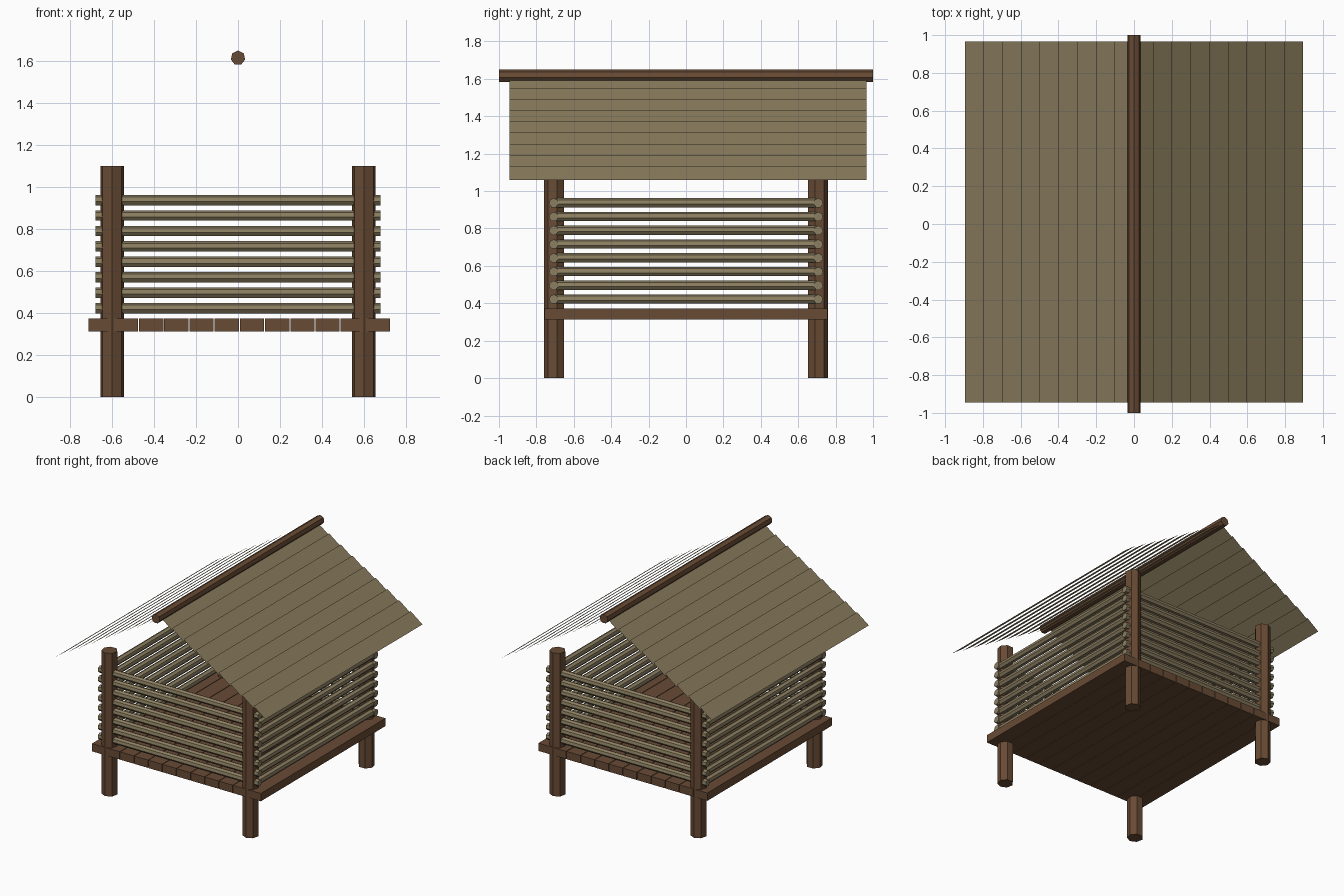
import bpy
from math import pi

if "Cube" in bpy.data.objects:
    bpy.data.objects.remove(bpy.data.objects["Cube"])


def material(name, color):
    m = bpy.data.materials.new(name)
    m.diffuse_color = (*color, 1)
    m.use_nodes = True
    m.node_tree.nodes["Principled BSDF"].inputs["Base Color"].default_value = m.diffuse_color
    return m


wood = material("dark_wood", (0.14, 0.07, 0.035))
pole = material("pale_pole", (0.26, 0.21, 0.12))
thatch = material("roof_board", (0.25, 0.20, 0.11))


def log(name, loc, radius, length, rot, mat):
    bpy.ops.mesh.primitive_cylinder_add(vertices=7, radius=radius, depth=length,
                                        location=loc, rotation=rot)
    ob = bpy.context.object
    ob.name = name
    ob.data.materials.append(mat)


def mesh_object(name, verts, faces, mat):
    me = bpy.data.meshes.new(name)
    me.from_pydata(verts, [], faces)
    me.materials.append(mat)
    ob = bpy.data.objects.new(name, me)
    bpy.context.collection.objects.link(ob)


# Corner posts, one ridge of each pointing outward
for x in (-0.6, 0.6):
    for y, turn in ((-0.703, pi), (0.703, 0)):
        log("corner_post", (x, y, 0.55), 0.0575, 1.1, (0, 0, turn), wood)

# Floor planks with narrow gaps
for i in range(12):
    bpy.ops.mesh.primitive_cube_add(size=1, location=(-0.654 + 0.1201 * i, 0, 0.343))
    plank = bpy.context.object
    plank.name = "floor_plank"
    plank.scale = (0.1155, 1.515, 0.06)
    plank.data.materials.append(wood)

# Stacked wall poles
for i in range(8):
    z = 0.422 + 0.0735 * i
    for s in (-1, 1):
        log("end_wall_pole", (0, 0.707 * s, z), 0.026, 1.36, (pi / 2, 0, pi / 2), pole)
        log("side_wall_pole", (0.65 * s, 0, z), 0.026, 1.4, (pi / 2, 0, 0), pole)

# Roof boards: thin sheets, each a little steeper than the whole slope
y0, y1 = -0.945, 0.965
for s in (-1, 1):
    for i in range(9):
        xa, za = 0.001 + 0.0991 * i, 1.607 - 0.059 * i
        xb, zb = xa + 0.1, za - 0.075
        verts = [(s * xa, y0, za), (s * xb, y0, zb), (s * xb, y1, zb), (s * xa, y1, za)]
        face = (0, 1, 2, 3) if s > 0 else (3, 2, 1, 0)
        mesh_object("roof_board", verts, [face], thatch)

# Ridge beam
log("ridge_beam", (0, 0, 1.615), 0.035, 2.0, (pi / 2, 0, 0), wood)
